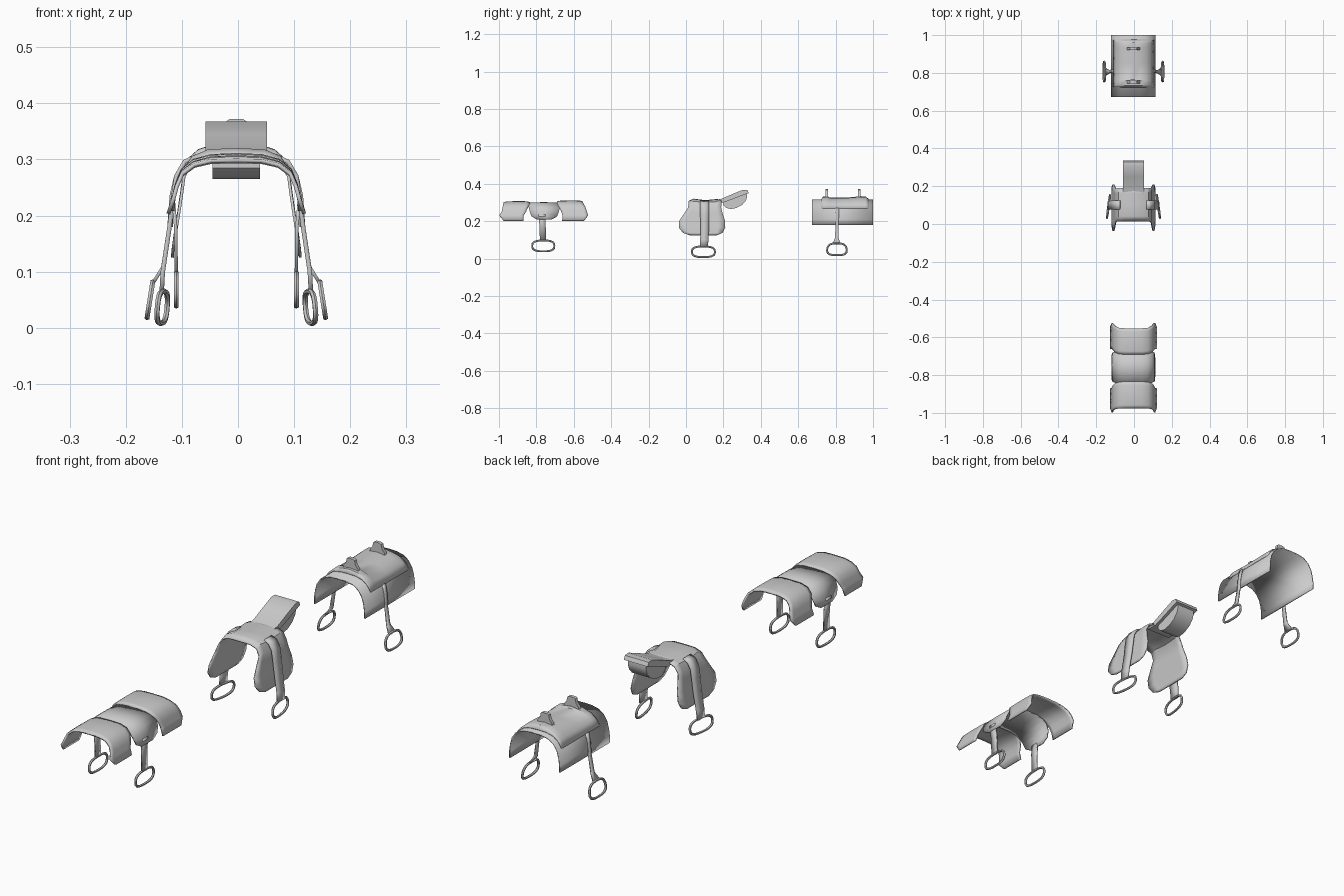
import bpy, bmesh
from math import sin, cos, pi, radians
from mathutils import Vector, Matrix

if "Cube" in bpy.data.objects:
    bpy.data.objects.remove(bpy.data.objects["Cube"])

X0 = -0.003  # symmetry plane of the saddles


def finish(name, bm, thick=0):
    bmesh.ops.recalc_face_normals(bm, faces=bm.faces)
    me = bpy.data.meshes.new(name)
    bm.to_mesh(me)
    bm.free()
    ob = bpy.data.objects.new(name, me)
    bpy.context.collection.objects.link(ob)
    if thick:
        m = ob.modifiers.new("thickness", 'SOLIDIFY')
        m.thickness = thick
        m.offset = 0
    bpy.ops.object.select_all(action='DESELECT')
    ob.select_set(True)
    bpy.context.view_layer.objects.active = ob
    bpy.ops.object.shade_smooth_by_angle(angle=radians(35))
    return ob


def skin(bm, rows, closed=False):
    n = len(rows)
    vs = [[bm.verts.new(p) for p in r] for r in rows]
    for i in range(n if closed else n - 1):
        a, b = vs[i], vs[(i + 1) % n]
        m = len(a)
        for j in range(m if closed else m - 1):
            k = (j + 1) % m
            bm.faces.new((a[j], a[k], b[k], b[j]))


def sheet(name, half, stations=((0, 0), (1, 0)), thick=0.005):
    """half: (x, z, y_front, y_back) from ridge to hem; stations: (v, lift at ridge)"""
    n = len(half) - 1
    prof = [(-half[i][0], i) for i in range(n, 0, -1)] + [(half[i][0], i) for i in range(n + 1)]
    rows = []
    for v, dz in stations:
        row = []
        for x, i in prof:
            _, z, ya, yb = half[i]
            row.append((X0 + x, ya + (yb - ya) * v, z + dz * (1 - i / n)))
        rows.append(row)
    bm = bmesh.new()
    skin(bm, rows)
    return finish(name, bm, thick)


def straps(name, path, thick=0.006):
    """path: (x, y, z, half width)"""
    for side, s in (("left", -1), ("right", 1)):
        bm = bmesh.new()
        skin(bm, [[(X0 + s * x, y - w, z), (X0 + s * x, y + w, z)] for x, y, z, w in path])
        finish(f"{name}_{side}", bm, thick)


def stirrups(name, c, hw, hh, r, tilt=0, yaw=0, taper=0, pinch=2.8):
    """rounded ring in the y-z plane, on both sides"""
    for side, s in (("left", -1), ("right", 1)):
        rot = Matrix.Rotation(s * radians(yaw), 3, 'Z') @ Matrix.Rotation(s * radians(tilt), 3, 'Y')
        rows = []
        for i in range(28):
            a = 2 * pi * i / 28
            f = (abs(cos(a)) ** pinch + abs(sin(a)) ** pinch) ** (-1 / pinch)
            row = []
            for j in range(6):
                b = 2 * pi * j / 6
                y = (hw - r + r * cos(b)) * cos(a) * f
                z = (hh - r + r * cos(b)) * sin(a) * f
                p = rot @ Vector((r * sin(b), y * (1 - taper * z / hh), z))
                row.append(Vector((X0 + s * c[0], c[1], c[2])) + p)
            rows.append(row)
        bm = bmesh.new()
        skin(bm, rows, True)
        finish(f"{name}_{side}", bm)


def prism(name, pts, axis, a, b):
    """extrude a profile along x (pts = y,z) or y (pts = x,z)"""
    bm = bmesh.new()
    vs = [bm.verts.new((a, p, q) if axis == 'x' else (p, a, q)) for p, q in pts]
    f = bm.faces.new(vs)
    g = bmesh.ops.extrude_face_region(bm, geom=[f])['geom']
    d = Vector((b - a, 0, 0) if axis == 'x' else (0, b - a, 0))
    bmesh.ops.translate(bm, vec=d, verts=[e for e in g if isinstance(e, bmesh.types.BMVert)])
    return finish(name, bm)


# --- front saddle: three overlapping padded panels ---
bulge = ((0, 0), (.12, .004), (.5, .006), (.88, .005), (1, 0))
sheet("pad_front_panel", [
    (0, .298, -.975, -.835), (.045, .297, -.975, -.835), (.075, .29, -.976, -.837),
    (.096, .275, -.98, -.845), (.106, .252, -.985, -.855), (.112, .23, -.998, -.868),
    (.121, .203, -.975, -.87)], bulge, .007)
sheet("pad_middle_panel", [
    (0, .296, -.845, -.675), (.045, .295, -.845, -.675), (.075, .288, -.845, -.675),
    (.097, .272, -.84, -.675), (.108, .25, -.835, -.68), (.112, .225, -.825, -.69),
    (.113, .208, -.795, -.72)], ((0, 0), (.5, .003), (1, 0)), .006)
sheet("pad_rear_panel", [
    (0, .302, -.69, -.553), (.045, .301, -.69, -.553), (.075, .294, -.688, -.55),
    (.096, .278, -.68, -.54), (.106, .254, -.667, -.53), (.112, .23, -.66, -.524),
    (.121, .203, -.662, -.545)], bulge, .007)
straps("pad_stirrup_strap", [(.113, -.77, .235, .018), (.108, -.767, .18, .017),
                             (.107, -.765, .095, .016)])
stirrups("pad_stirrup", (.107, -.763, .068), .064, .034, .005)

# --- middle saddle: seat with long rounded flaps and raised rear roll ---
sheet("seat_with_flaps", [
    (0, .306, .015, .19), (.05, .305, .015, .19), (.078, .295, .015, .19), (.093, .27, .01, .188),
    (.097, .24, -.01, .195), (.103, .2, -.037, .208), (.109, .165, -.038, .21),
    (.113, .137, -.015, .195), (.114, .125, .02, .165)],
    ((0, 0), (.15, .012), (.5, .004), (.85, .01), (1, .006)))
prism("rear_rest_plate", [(.15, .312), (.19, .32), (.25, .346), (.305, .368), (.328, .366), (.335, .35),
                          (.315, .343), (.255, .32), (.2, .3), (.15, .302)], 'x', -.058, .052)
prism("rear_roll", [(.2, .31), (.2, .285), (.215, .271), (.24, .265), (.27, .271), (.3, .287),
                    (.32, .31), (.327, .332), (.325, .35)], 'x', -.045, .039)
straps("seat_stirrup_strap", [(.07, .1, .306, .024), (.092, .1, .296, .024), (.107, .1, .27, .024),
                              (.113, .1, .23, .024), (.119, .1, .18, .023), (.131, .098, .1, .022),
                              (.133, .096, .064, .021)], .008)
stirrups("seat_stirrup", (.132, .093, .0365), .067, .0335, .005, tilt=-5, yaw=8)

# --- rear saddle: deep arch with raised cover and two horns ---
sheet("arch_body", [
    (0, .313, .673, 1), (.035, .312, .673, 1), (.066, .305, .673, 1), (.088, .289, .673, 1),
    (.103, .266, .673, 1), (.111, .238, .673, 1), (.115, .21, .673, 1), (.115, .18, .673, 1)])
sheet("arch_cover", [
    (0, .317, .725, .975), (.035, .316, .725, .975), (.067, .309, .725, .975),
    (.09, .292, .725, .975), (.106, .267, .725, .975)],
    ((0, 0), (.04, .013), (.14, .014), (.16, .008), (.5, .006), (.84, .014), (.94, .013), (1, 0)))
for name, y in (("front_horn", .745), ("rear_horn", .92)):
    prism(name, [(-.036 + X0, .32), (-.033 + X0, .337), (-.022 + X0, .35), (-.018 + X0, .368),
                 (-.012 + X0, .372), (.012 + X0, .372), (.018 + X0, .368), (.022 + X0, .35),
                 (.033 + X0, .337), (.036 + X0, .32)], 'y', y, y + .014)
straps("arch_stirrup_strap", [(.108, .809, .27, .009), (.116, .809, .235, .008), (.12, .808, .18, .008),
                              (.131, .806, .108, .01), (.147, .805, .082, .02)])
stirrups("arch_stirrup", (.154, .807, .05), .057, .037, .005, tilt=-9, taper=.08)
